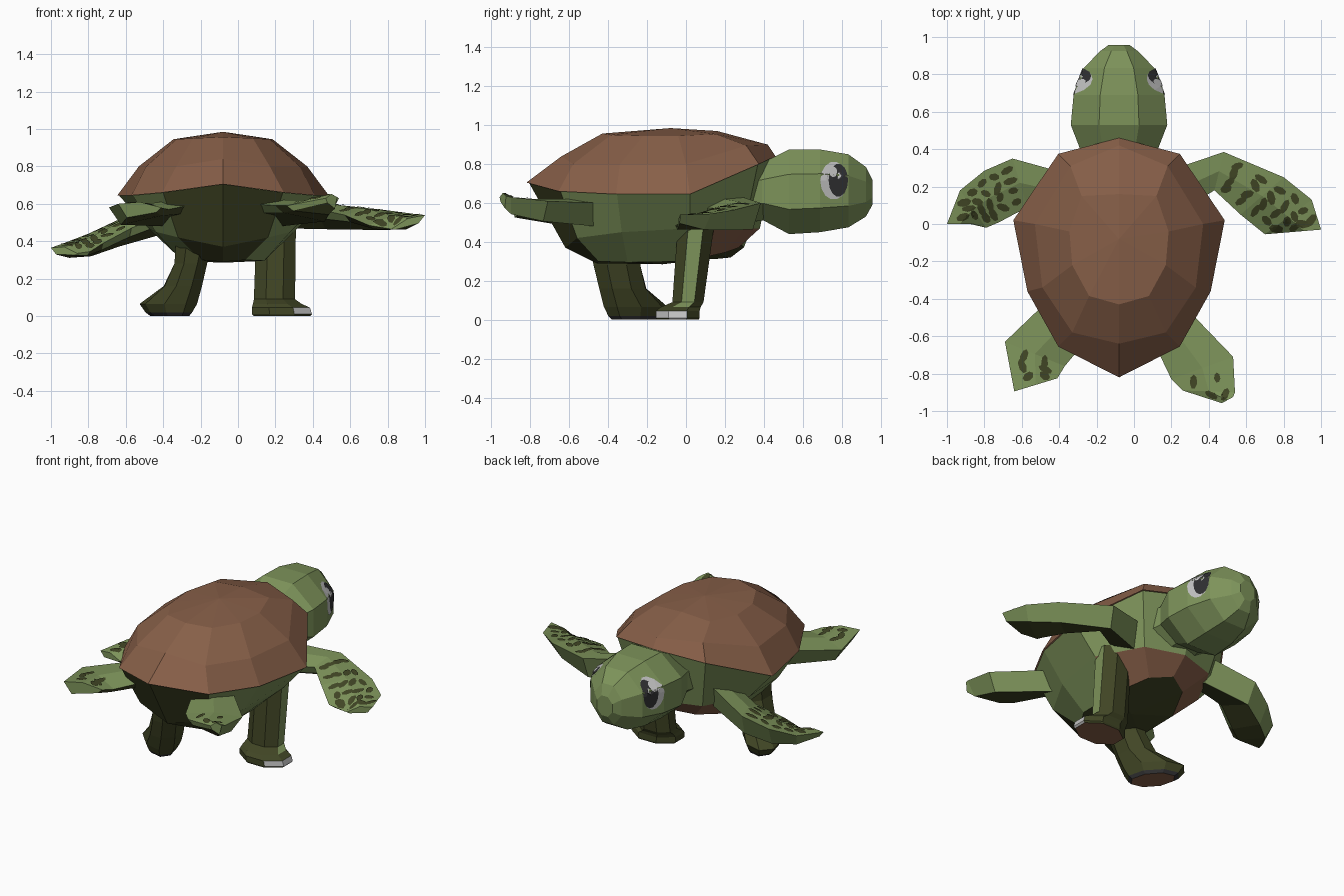
import bpy, bmesh, math, random
from mathutils import Vector
from mathutils.bvhtree import BVHTree

if "Cube" in bpy.data.objects:
    bpy.data.objects.remove(bpy.data.objects["Cube"])

random.seed(4)
CX = -0.08                      # the body's mid line


def lin(c):
    c /= 255
    return c / 12.92 if c < 0.04 else ((c + 0.055) / 1.055) ** 2.4


# Materials, one per colour
MATS = []
for label, rgb in [("shell brown", (135, 95, 72)), ("skin green", (125, 147, 90)),
                   ("dark olive", (65, 70, 37)), ("eye white", (195, 195, 195)),
                   ("eye black", (48, 48, 50))]:
    m = bpy.data.materials.new(label)
    m.diffuse_color = (*[lin(c) for c in rgb], 1)
    m.use_nodes = True
    m.node_tree.nodes["Principled BSDF"].inputs["Base Color"].default_value = m.diffuse_color
    MATS.append(m)
BROWN, GREEN, OLIVE, WHITE, BLACK = range(5)


def finish(name, bm, rule, recalc=True):
    if recalc:
        bmesh.ops.recalc_face_normals(bm, faces=bm.faces)
    bm.normal_update()
    for f in bm.faces:
        f.material_index = rule(f.normal, f.calc_center_median())
    tree = BVHTree.FromBMesh(bm)
    me = bpy.data.meshes.new(name)
    bm.to_mesh(me)
    bm.free()
    for m in MATS:
        me.materials.append(m)
    bpy.context.collection.objects.link(bpy.data.objects.new(name, me))
    return tree


def loft(name, rings, rule, start=True, tip=None):
    """Skin closed rings of points; close the ends with caps or a tip point."""
    bm = bmesh.new()
    rows = [[bm.verts.new(p) for p in r] for r in rings]
    n = len(rows[0])
    for a, b in zip(rows, rows[1:]):
        for i in range(n):
            bm.faces.new((a[i], a[(i + 1) % n], b[(i + 1) % n], b[i]))
    if start:
        bm.faces.new(rows[0])
    if tip:
        t = bm.verts.new(tip)
        for i in range(n):
            bm.faces.new((rows[-1][i], rows[-1][(i + 1) % n], t))
    else:
        bm.faces.new(rows[-1])
    return finish(name, bm, rule)


def mirrored(half):
    """Half outline from nose to tail, mirrored over the mid line."""
    right = [(CX + x, y, z) for x, y, z in half]
    left = [(CX - x, y, z) for x, y, z in half[-2:0:-1]]
    return right + left


def octagon(fn):
    """Eight points with flat sides; fn places (u, v) in space."""
    k = 1 / math.cos(math.pi / 8)
    return [fn(k * math.cos(a), k * math.sin(a))
            for a in (math.pi / 8 + i * math.pi / 4 for i in range(8))]


def patch(bm, tree, outline, centre, axis, side, lift):
    """Lay a thin painted plate on a surface by casting rays along an axis."""
    d = Vector((-side, 0, 0)) if axis == 'x' else Vector((0, 0, -1))

    def drop(p):
        o = Vector((2 * side, p[0], p[1])) if axis == 'x' else Vector((p[0], p[1], 2))
        hit = tree.ray_cast(o, d)[0]
        return hit - d * lift if hit else None
    rings = [[drop((centre[0] + q[0] * s, centre[1] + q[1] * s)) for q in outline] for s in (0.55, 1)]
    mid = drop(centre)
    if mid is None or any(p is None for r in rings for p in r):
        return
    c = bm.verts.new(mid)
    inn, out = [[bm.verts.new(p) for p in r] for r in rings]
    n = len(out)
    new = []
    for i in range(n):
        j = (i + 1) % n
        new += [bm.faces.new((c, inn[i], inn[j])), bm.faces.new((inn[i], out[i], out[j], inn[j]))]
    for f in new:
        f.normal_update()
        if f.normal.dot(d) > 0:
            f.normal_flip()


# Shell
rim = [(0, .46, .84), (.325, .375, .80), (.565, .02, .645), (.49, -.36, .645), (.325, -.655, .66), (0, -.82, .705)]
mid = [(0, .42, .90), (.26, .31, .895), (.45, 0, .80), (.41, -.34, .80), (.25, -.58, .80), (0, -.64, .84)]
top = [(0, .16, .97), (.2, .15, .955), (.265, -.04, .945), (.25, -.22, .945), (.16, -.385, .95), (0, -.43, .957)]
loft("shell", [mirrored(r) for r in (rim, mid, top)], lambda n, c: BROWN, False, (CX, -.08, .985))

# Belly under the shell: green flanks, olive rear, brown chest plate
flank = [(0, .38, .47), (.25, .30, .47), (.40, .02, .47), (.36, -.33, .45), (.24, -.56, .42), (0, -.62, .37)]
base = [(0, .27, .37), (.13, .20, .345), (.22, 0, .30), (.22, -.3, .295), (.12, -.45, .30), (0, -.46, .29)]


def belly_rule(n, c):
    if c.y > .12 and c.z < .5 and abs(c.x - CX) < .27:
        return BROWN
    if c.y > .05 and c.z > .45:
        return GREEN
    return GREEN if abs(n.x) > .45 and n.y > -.5 and c.y < .05 else OLIVE


inset_rim = [(x * .985, y * .985, z) for x, y, z in rim]
loft("belly", [mirrored(r) for r in (inset_rim, flank, base)], belly_rule, False, (CX, -.12, .285))

# Neck and head, as octagons along y: (y, half width, top, bottom)
def along_y(stations):
    return [octagon(lambda u, v: (CX + u * w, y, (t + b) / 2 + v * (t - b) / 2))
            for y, w, t, b in stations]


loft("neck", along_y([(.12, .26, .80, .48), (.32, .22, .81, .5), (.46, .19, .80, .52)]), lambda n, c: GREEN)
head = loft("head", along_y([(.38, .20, .80, .52), (.53, .258, .875, .44), (.69, .243, .875, .45),
                             (.835, .188, .85, .475), (.925, .10, .785, .53), (.958, .055, .72, .59)]),
            lambda n, c: GREEN)

# Eyes: white oval, dark iris, glint
for side, word in ((1, "right"), (-1, "left")):
    for part, y, z, ry, rz, mat, lift in (("white", .76, .715, .07, .098, WHITE, .004),
                                          ("iris", .783, .717, .05, .085, BLACK, .007),
                                          ("glint", .757, .76, .02, .027, WHITE, .0095)):
        bm = bmesh.new()
        ring = [(ry * math.cos(i * math.tau / 14), rz * math.sin(i * math.tau / 14)) for i in range(14)]
        patch(bm, head, ring, (y, z), 'x', side, lift)
        finish(f"{word}_eye_{part}", bm, lambda n, c: mat, False)


# Flippers: stations of thick leading edge, thin trailing edge and thickness
def flipper(name, stations, rows, cols, size):
    st = [(Vector(s[:3]), Vector(s[3:6]), s[6]) for s in stations]
    rings = []
    for a, b, t in st:
        rings.append([a, (a + b) / 2 + Vector((0, 0, .02)), b,
                      b.lerp(a, .12) - Vector((0, 0, t * .4)), a.lerp(b, .2) - Vector((0, 0, t))])
    tree = loft(name, rings, lambda n, c: OLIVE if n.z < -.65 else GREEN)
    # Painted spots on the upper side
    bm = bmesh.new()
    for r in range(rows):
        f = 1.05 + (len(st) - 2.2) * (r + .5) / rows
        i = min(int(f), len(st) - 2)
        for k in range(cols):
            w = .1 + .8 * (k + .5 + random.uniform(-.15, .15)) / cols
            p = st[i][0].lerp(st[i][1], w).lerp(st[i + 1][0].lerp(st[i + 1][1], w), f - i)
            ang = random.uniform(0, math.pi)
            L, W = size * random.uniform(.8, 1.2), size * random.uniform(.5, .65)
            ca, sa = math.cos(ang), math.sin(ang)
            ring = []
            for h in range(7):
                e = h * math.tau / 7
                x, y = L * math.cos(e), W * math.sin(e)
                ring.append((x * ca - y * sa, x * sa + y * ca))
            patch(bm, tree, ring, (p.x, p.y), 'z', 1, .005)
    finish(name + "_spots", bm, lambda n, c: OLIVE, False)


flipper("right_front_flipper", [(.20, .29, .63, .20, .04, .58, .15), (.48, .385, .60, .43, .18, .57, .13),
                                (.80, .25, .565, .57, .05, .54, .10), (.95, .13, .545, .70, -.055, .485, .07),
                                (1.0, -.03, .54, .82, -.045, .465, .03)], 6, 4, .036)
flipper("left_front_flipper", [(-.36, .27, .61, -.36, .06, .56, .15), (-.65, .35, .51, -.57, .09, .47, .13),
                               (-.80, .285, .44, -.72, .01, .39, .11), (-.93, .18, .39, -.79, -.02, .345, .07),
                               (-1.0, 0, .365, -.86, .0, .335, .03)], 6, 4, .034)
flipper("right_rear_flipper", [(.27, -.44, .60, .08, -.58, .60, .12), (.53, -.71, .61, .20, -.83, .59, .10),
                               (.54, -.90, .63, .26, -.89, .59, .08), (.53, -.925, .635, .47, -.958, .63, .06)], 2, 2, .034)
flipper("left_rear_flipper", [(-.45, -.40, .60, -.22, -.58, .60, .12), (-.69, -.63, .58, -.37, -.76, .57, .09),
                              (-.64, -.895, .60, -.41, -.825, .58, .07)], 3, 2, .036)


# Legs: boxes of (x0, x1, y0, y1, z, squash) skinned as octagons; squash narrows across the toe diagonal
def leg(name, boxes, rule):
    rings = []
    for x0, x1, y0, y1, z, squash in boxes:
        def place(u, v):
            dx, dy = u * (x1 - x0) / 2, v * (y1 - y0) / 2
            k = squash * (dx + dy) / 2
            return ((x0 + x1) / 2 + dx - k, (y0 + y1) / 2 + dy - k, z)
        rings.append(octagon(place))
    loft(name, rings, rule)


def right_rule(n, c):
    if n.z < -.9:
        return BROWN
    if n.x > .5 and n.y < .4:
        return WHITE if c.z < .04 else (GREEN if n.y > -.3 or c.z < .1 else OLIVE)
    return OLIVE


def left_rule(n, c):
    return BROWN if n.z < -.9 else (BLACK if c.z < .018 else OLIVE)


leg("right_leg", [(.10, .31, -.04, .15, .52, 0), (.085, .305, -.07, .09, .09, 0), (.08, .34, -.13, .075, .065, 0),
                  (.075, .385, -.155, .07, .045, 0), (.075, .395, -.155, .07, .01, 0),
                  (.085, .385, -.15, .065, 0, 0)], right_rule)
leg("left_leg", [(-.33, -.13, -.50, -.22, .42, 0), (-.34, -.165, -.475, -.235, .28, 0),
                 (-.40, -.19, -.45, -.2, .16, .1), (-.545, -.20, -.445, -.07, .065, .4),
                 (-.51, -.23, -.42, -.10, .02, .4), (-.48, -.25, -.40, -.12, 0, .4)], left_rule)
